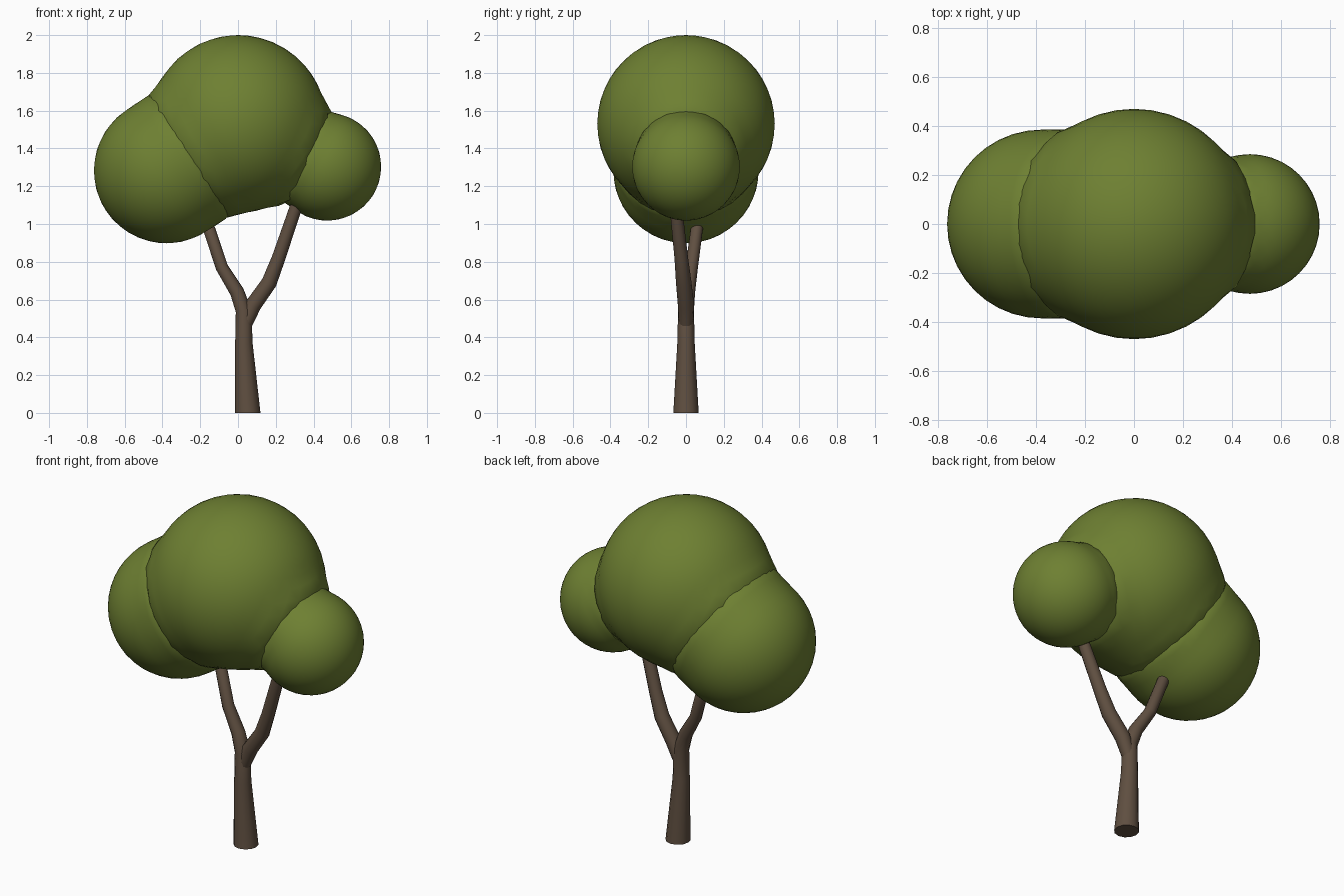
import bpy, bmesh, math
from mathutils import Vector

if "Cube" in bpy.data.objects:
    bpy.data.objects.remove(bpy.data.objects["Cube"])


def material(name, color):
    m = bpy.data.materials.new(name)
    m.diffuse_color = (*color, 1)
    m.use_nodes = True
    m.node_tree.nodes["Principled BSDF"].inputs["Base Color"].default_value = m.diffuse_color
    return m


LEAF = material("leaf green", (0.155, 0.215, 0.032))
BARK = material("bark brown", (0.115, 0.078, 0.052))


def finish(bm, name, mat):
    mesh = bpy.data.meshes.new(name)
    bm.to_mesh(mesh)
    bm.free()
    mesh.materials.append(mat)
    ob = bpy.data.objects.new(name, mesh)
    bpy.context.collection.objects.link(ob)
    bpy.ops.object.select_all(action='DESELECT')
    ob.select_set(True)
    bpy.context.view_layer.objects.active = ob
    bpy.ops.object.shade_smooth_by_angle(angle=math.radians(50))


# Foliage: three balls whose surfaces swell gently into each other
BALLS = {
    "crown_foliage": (Vector((0, 0, 1.53)), 0.47),
    "left_foliage": (Vector((-0.378, 0, 1.283)), 0.385),
    "right_foliage": (Vector((0.473, 0, 1.303)), 0.285),
}


def swell(p, others, k):
    total = 0
    for c, r in others:
        h = max(k - abs((p - c).length - r), 0) / k
        total += h * h * k / 4
    return total


for name, (center, radius) in BALLS.items():
    others = [b for n, b in BALLS.items() if n != name]
    k = 0.07 if name == "right_foliage" else 0.13
    bm = bmesh.new()
    bmesh.ops.create_icosphere(bm, subdivisions=4, radius=radius)
    for v in bm.verts:
        n = v.co.normalized()
        v.co = center + v.co
        v.co += n * swell(v.co, others, k)
    finish(bm, name, LEAF)


# Wood: round tubes along (x, y, z, radius) points
def tube(name, points, sides=12):
    bm = bmesh.new()
    pts = [Vector(p[:3]) for p in points]
    rings = []
    for i, p in enumerate(pts):
        t = (pts[min(i + 1, len(pts) - 1)] - pts[max(i - 1, 0)]).normalized()
        if p.z == 0:
            t = Vector((0, 0, 1))
        v = t.cross(Vector((1, 0, 0))).normalized()
        u = v.cross(t)
        ring = []
        for s in range(sides):
            a = math.tau * s / sides
            ring.append(bm.verts.new(p + (u * math.cos(a) + v * math.sin(a)) * points[i][3]))
        rings.append(ring)
    for a, b in zip(rings, rings[1:]):
        for s in range(sides):
            q = (s + 1) % sides
            bm.faces.new((a[s], a[q], b[q], b[s]))
    bm.faces.new(rings[0])
    bm.faces.new(rings[-1])
    bmesh.ops.recalc_face_normals(bm, faces=bm.faces)
    finish(bm, name, BARK)


tube("trunk_and_left_branch", [
    (0.052, 0, 0, 0.067), (0.031, 0, 0.37, 0.046), (0.030, 0, 0.54, 0.042),
    (-0.005, 0.010, 0.64, 0.038), (-0.085, 0.030, 0.77, 0.033),
    (-0.155, 0.058, 0.98, 0.032), (-0.161, 0.061, 1.0, 0.022)])
tube("right_branch", [
    (0.030, 0, 0.45, 0.036), (0.080, 0, 0.57, 0.043), (0.165, -0.012, 0.69, 0.041),
    (0.215, -0.025, 0.82, 0.036), (0.300, -0.052, 1.07, 0.033),
    (0.320, -0.058, 1.14, 0.030)])
